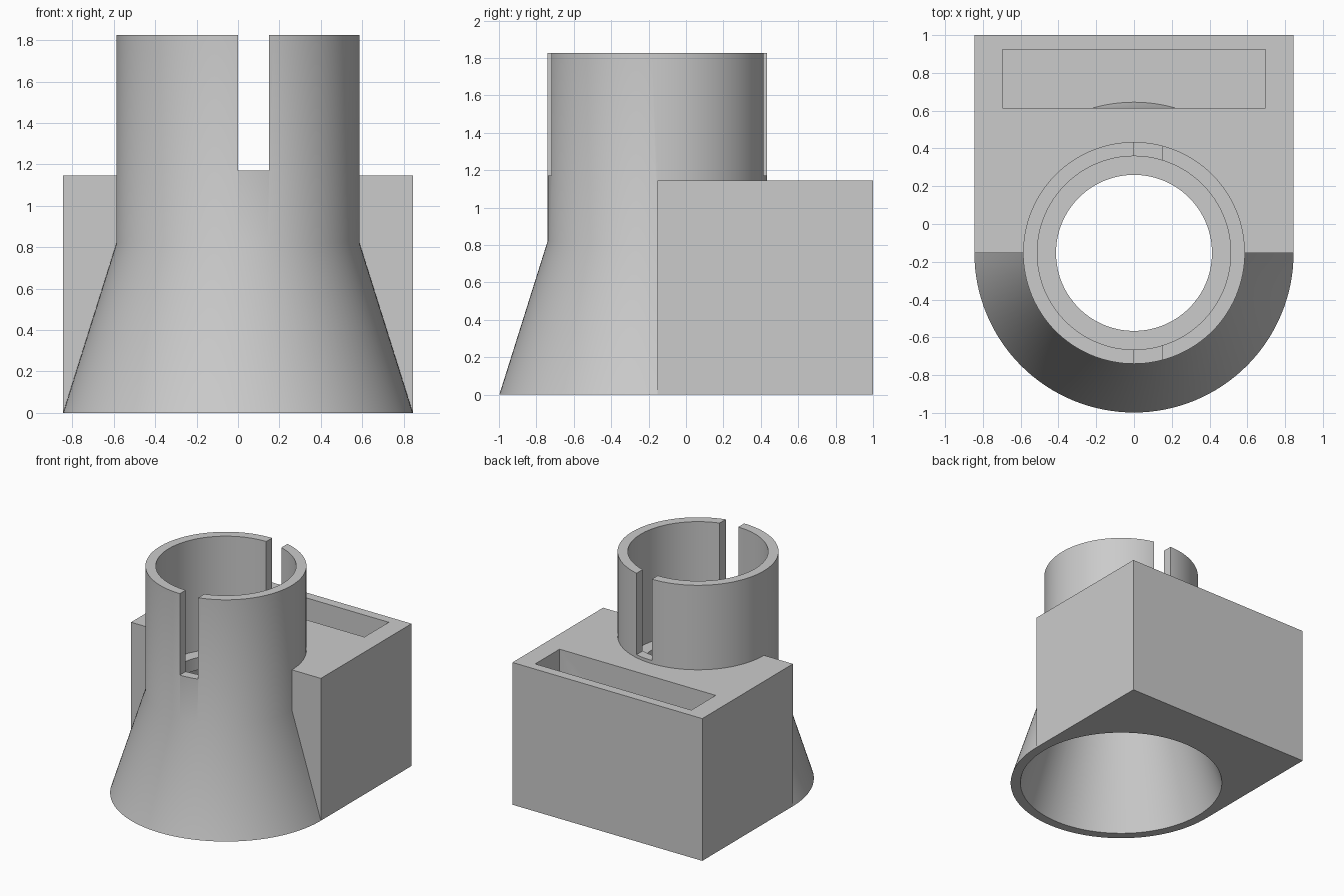
import bpy, bmesh, math
from mathutils import Matrix, Vector

cube = bpy.data.objects.get("Cube")
if cube:
    bpy.data.objects.remove(cube, do_unlink=True)

AXIS_Y = -0.153   # centre line of the tube
SEGMENTS = 128

grey = bpy.data.materials.new("plain grey")
grey.use_nodes = True
colour = (0.6, 0.6, 0.6, 1)
grey.diffuse_color = colour
grey.node_tree.nodes["Principled BSDF"].inputs["Base Color"].default_value = colour


def finish(name, bm):
    bmesh.ops.recalc_face_normals(bm, faces=bm.faces)
    mesh = bpy.data.meshes.new(name)
    bm.to_mesh(mesh)
    bm.free()
    mesh.materials.append(grey)
    obj = bpy.data.objects.new(name, mesh)
    bpy.context.collection.objects.link(obj)
    return obj


def block(name, low, high):
    low, high = Vector(low), Vector(high)
    bm = bmesh.new()
    bmesh.ops.create_cube(bm, size=1, matrix=Matrix.Translation((low + high) / 2)
                          @ Matrix.Diagonal((*(high - low), 1)))
    return finish(name, bm)


def turned(name, profile):
    """Closed solid of revolution from (radius, height) pairs."""
    bm = bmesh.new()
    rings = []
    for r, z in profile:
        rings.append([bm.verts.new((r * math.cos(a), AXIS_Y + r * math.sin(a), z))
                      for a in (math.tau * i / SEGMENTS for i in range(SEGMENTS))])
    for lower, upper in zip(rings, rings[1:]):
        for i in range(SEGMENTS):
            j = (i + 1) % SEGMENTS
            bm.faces.new((lower[i], lower[j], upper[j], upper[i]))
    bm.faces.new(rings[0])
    bm.faces.new(rings[-1])
    return finish(name, bm)


def combine(target, other, operation):
    other.hide_render = True
    mod = target.modifiers.new(operation.lower(), "BOOLEAN")
    mod.operation, mod.solver, mod.object = operation, "EXACT", other
    bpy.context.view_layer.objects.active = target
    bpy.ops.object.modifier_apply(modifier=mod.name)
    bpy.data.objects.remove(other, do_unlink=True)


# Rear housing with its deep rectangular pocket
body = block("adapter_body", (-0.845, AXIS_Y, 0), (0.845, 1, 1.145))
combine(body, block("pocket", (-0.695, 0.615, 0.15), (0.695, 0.925, 1.5)), "DIFFERENCE")

# Flared skirt and straight collar
combine(body, turned("flared_tube", [(0.845, 0), (0.587, 0.82), (0.587, 1.825)]), "UNION")

# Tapered bore, narrowed by a stop ring at the foot of the collar
combine(body, turned("bore", [(0.786, -0.05), (0.512, 0.82), (0.413, 0.82),
                              (0.413, 0.92), (0.512, 0.92), (0.512, 2)]), "DIFFERENCE")

# Slot through the front and back of the collar
combine(body, block("slot", (0, -1.2, 1.17), (0.15, 0.9, 2)), "DIFFERENCE")

bpy.ops.object.select_all(action="DESELECT")
body.select_set(True)
bpy.context.view_layer.objects.active = body
bpy.ops.object.shade_smooth_by_angle(angle=math.radians(30))
